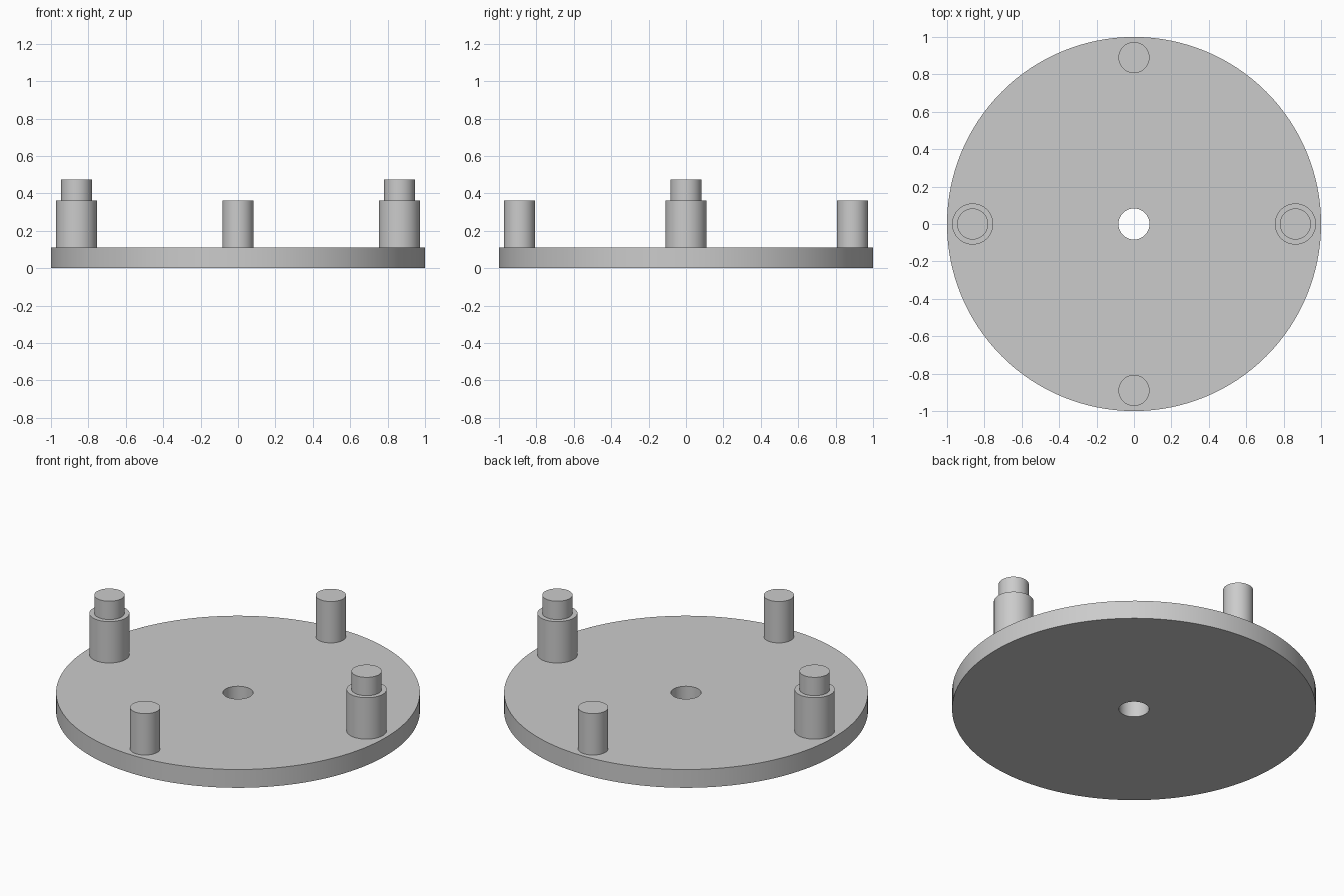
import bpy
import math

cube = bpy.data.objects.get("Cube")
if cube:
    bpy.data.objects.remove(cube, do_unlink=True)

grey = bpy.data.materials.new("plain grey")
grey.use_nodes = True
colour = (0.6, 0.6, 0.6, 1)
grey.diffuse_color = colour
grey.node_tree.nodes["Principled BSDF"].inputs["Base Color"].default_value = colour

PLATE_TOP, POST_TOP, TIP_TOP = 0.111, 0.362, 0.473
PIN_R, POST_R = 0.083, 0.11


def lathe(name, profile, x=0, y=0, sides=64, closed=False):
    """Revolve (radius, height) points round z; cap the last ring unless closed."""
    verts, faces = [], []
    for r, z in profile:
        for i in range(sides):
            a = math.tau * i / sides
            verts.append((r * math.cos(a), r * math.sin(a), z))
    rings = len(profile)
    for k in range(rings if closed else rings - 1):
        low, high = k * sides, (k + 1) % rings * sides
        for i in range(sides):
            j = (i + 1) % sides
            faces.append((low + i, low + j, high + j, high + i))
    if not closed:
        faces.append(tuple(range((rings - 1) * sides, rings * sides)))
    mesh = bpy.data.meshes.new(name)
    mesh.from_pydata(verts, [], faces)
    mesh.materials.append(grey)
    obj = bpy.data.objects.new(name, mesh)
    obj.location = (x, y, 0)
    bpy.context.collection.objects.link(obj)
    bpy.ops.object.select_all(action="DESELECT")
    obj.select_set(True)
    bpy.context.view_layer.objects.active = obj
    bpy.ops.object.shade_smooth_by_angle(angle=math.radians(30))
    return obj


# Round base plate with a central through hole
lathe("base_plate",
      [(PIN_R, 0), (1, 0), (1, PLATE_TOP), (PIN_R, PLATE_TOP)],
      sides=128, closed=True)

# Stepped posts at the sides
post = [(POST_R, PLATE_TOP), (POST_R, POST_TOP), (PIN_R, POST_TOP), (PIN_R, TIP_TOP)]
for name, side in (("left_stepped_post", 1), ("right_stepped_post", -1)):
    lathe(name, post, x=side * 0.863)

# Plain pins at the front and back
pin = [(PIN_R, PLATE_TOP), (PIN_R, POST_TOP)]
for name, side in (("back_pin", 1), ("front_pin", -1)):
    lathe(name, pin, y=side * 0.89)
